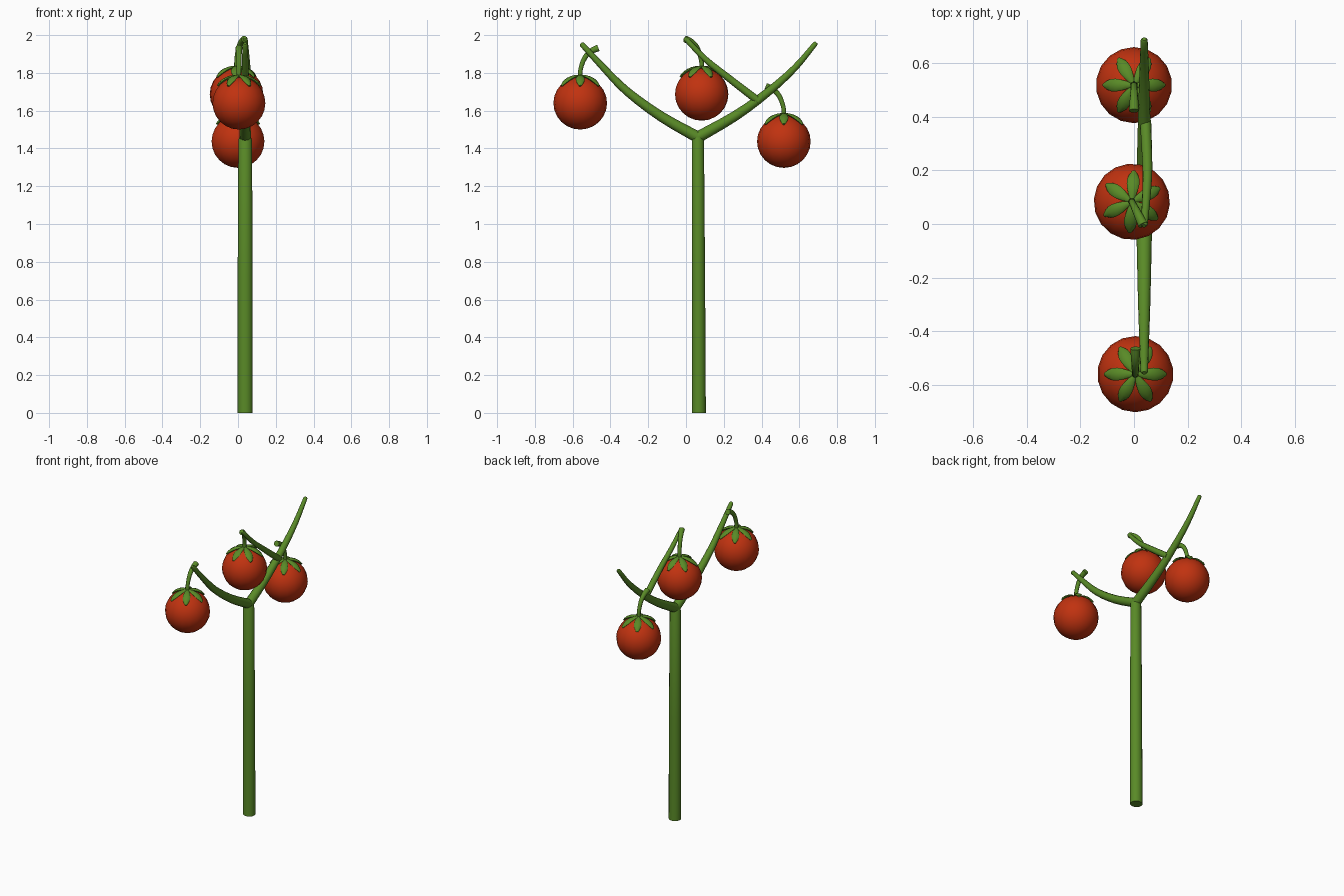
import bpy, bmesh, math
from mathutils import Vector, Matrix

if "Cube" in bpy.data.objects:
    bpy.data.objects.remove(bpy.data.objects["Cube"])


def material(name, rgb):
    m = bpy.data.materials.new(name)
    m.diffuse_color = (*rgb, 1)
    m.use_nodes = True
    m.node_tree.nodes["Principled BSDF"].inputs["Base Color"].default_value = m.diffuse_color
    return m


GREEN = material("stem green", (0.10, 0.255, 0.02))
RED = material("tomato red", (0.53, 0.032, 0.005))


def finish(bm, name, mat):
    bmesh.ops.recalc_face_normals(bm, faces=bm.faces)
    me = bpy.data.meshes.new(name)
    bm.to_mesh(me)
    bm.free()
    me.materials.append(mat)
    ob = bpy.data.objects.new(name, me)
    bpy.context.collection.objects.link(ob)
    bpy.ops.object.select_all(action='DESELECT')
    ob.select_set(True)
    bpy.context.view_layer.objects.active = ob
    bpy.ops.object.shade_smooth_by_angle(angle=math.radians(50))
    return ob


def spline(pts, steps):
    """Catmull-Rom through points (any dimension)"""
    pts = [Vector(p) for p in pts]
    p = [2 * pts[0] - pts[1]] + pts + [2 * pts[-1] - pts[-2]]
    out = []
    for i in range(1, len(p) - 2):
        a, b, c, d = p[i - 1:i + 3]
        for k in range(steps):
            t = k / steps
            out.append(0.5 * (2 * b + (c - a) * t + (2 * a - 5 * b + 4 * c - d) * t * t
                              + (3 * b - a - 3 * c + d) * t ** 3))
    return out + [pts[-1]]


def sweep(bm, path, radii, side, sides=12):
    """Capped tube along a planar path; radii are (across, thick) pairs"""
    side = Vector(side).normalized()
    rings = []
    for i, p in enumerate(path):
        tan = (path[min(i + 1, len(path) - 1)] - path[max(i - 1, 0)]).normalized()
        up = side.cross(tan).normalized()
        w, h = radii[i]
        rings.append([bm.verts.new(p + side * w * math.cos(a) + up * h * math.sin(a))
                      for a in (2 * math.pi * k / sides for k in range(sides))])
    for r, s in zip(rings, rings[1:]):
        for k in range(sides):
            j = (k + 1) % sides
            bm.faces.new((r[k], r[j], s[j], s[k]))
    bm.faces.new(rings[0])
    bm.faces.new(rings[-1])


def branch(name, pts, r0, r1, steps=3):
    path = spline(pts, steps)
    n = len(path) - 1
    radii = [r0 + (r1 - r0) * i / n for i in range(n + 1)]
    # rounded tip
    end = (path[-1] - path[-2]).normalized()
    path.append(path[-1] + end * r1 * 0.6)
    radii.append(r1 * 0.6)
    bm = bmesh.new()
    sweep(bm, path, [(r, r) for r in radii], (1, 0, 0))
    finish(bm, name, GREEN)


X = 0.038
# main stem, slightly tapering, with a rounded fork
bm = bmesh.new()
sweep(bm, [Vector((X, 0.068, 0)), Vector((X, 0.066, 0.7)), Vector((X, 0.063, 1.445)),
           Vector((X, 0.063, 1.475))],
      [(0.04, 0.038), (0.04, 0.036), (0.036, 0.033), (0.025, 0.022)], (1, 0, 0), 14)
finish(bm, "main_stem", GREEN)

# branches
branch("left_branch", [(X, 0.07, 1.455), (X, -0.13, 1.568), (X, -0.31, 1.70),
                       (X, -0.43, 1.82), (X, -0.55, 1.95)], 0.031, 0.014)
branch("right_branch", [(X, 0.055, 1.455), (X, 0.26, 1.572), (X, 0.43, 1.695),
                        (X, 0.575, 1.825), (X, 0.685, 1.955)], 0.031, 0.013)
branch("upper_branch", [(X + .005, 0.385, 1.65), (X + .012, 0.21, 1.785),
                        (X + .008, 0.10, 1.875), (X, -0.002, 1.98)], 0.021, 0.013)


def fruit(tag, loc, turn):
    """Tomato with six sepals and a hooked stalk (stalk bends toward local +y)"""
    place = Matrix.Translation(loc) @ Matrix.Rotation(turn, 4, 'Z')
    bm = bmesh.new()
    bmesh.ops.create_uvsphere(bm, u_segments=18, v_segments=12, radius=0.142)
    bmesh.ops.scale(bm, vec=(1, 1, 0.985), verts=bm.verts)
    bm.transform(place)
    finish(bm, "tomato_" + tag, RED)

    # sepals draped over the top of the fruit
    bm = bmesh.new()
    widths = [0.009, 0.016, 0.021, 0.024, 0.023, 0.017, 0.007]
    for k in range(6):
        a = k * math.pi / 3
        out = Vector((math.cos(a), math.sin(a), 0))
        path = [out * 0.146 * math.sin(t) + Vector((0, 0, 0.145 * math.cos(t)))
                for t in (0.08 + 0.135 * i for i in range(7))]
        sweep(bm, path, [(w, 0.004 + w * 0.2) for w in widths],
              (-out.y, out.x, 0), 8)
    bm.transform(place)
    finish(bm, "sepals_" + tag, GREEN)

    # hooked stalk with a flared end
    bm = bmesh.new()
    path = spline([(0, 0, 0.125), (0, 0.002, 0.18), (0, 0.024, 0.24),
                   (0, 0.056, 0.274), (0, 0.096, 0.292)], 3)
    n = len(path) - 1
    radii = [0.012 + 0.007 * (i / n) ** 2 for i in range(n + 1)]
    sweep(bm, path, [(r, r) for r in radii], (1, 0, 0), 10)
    bm.transform(place)
    finish(bm, "stalk_" + tag, GREEN)


fruit("left", (0.005, -0.56, 1.64), 0)
fruit("middle", (-0.008, 0.083, 1.687), math.radians(206))
fruit("right", (0.0, 0.518, 1.437), math.pi)
